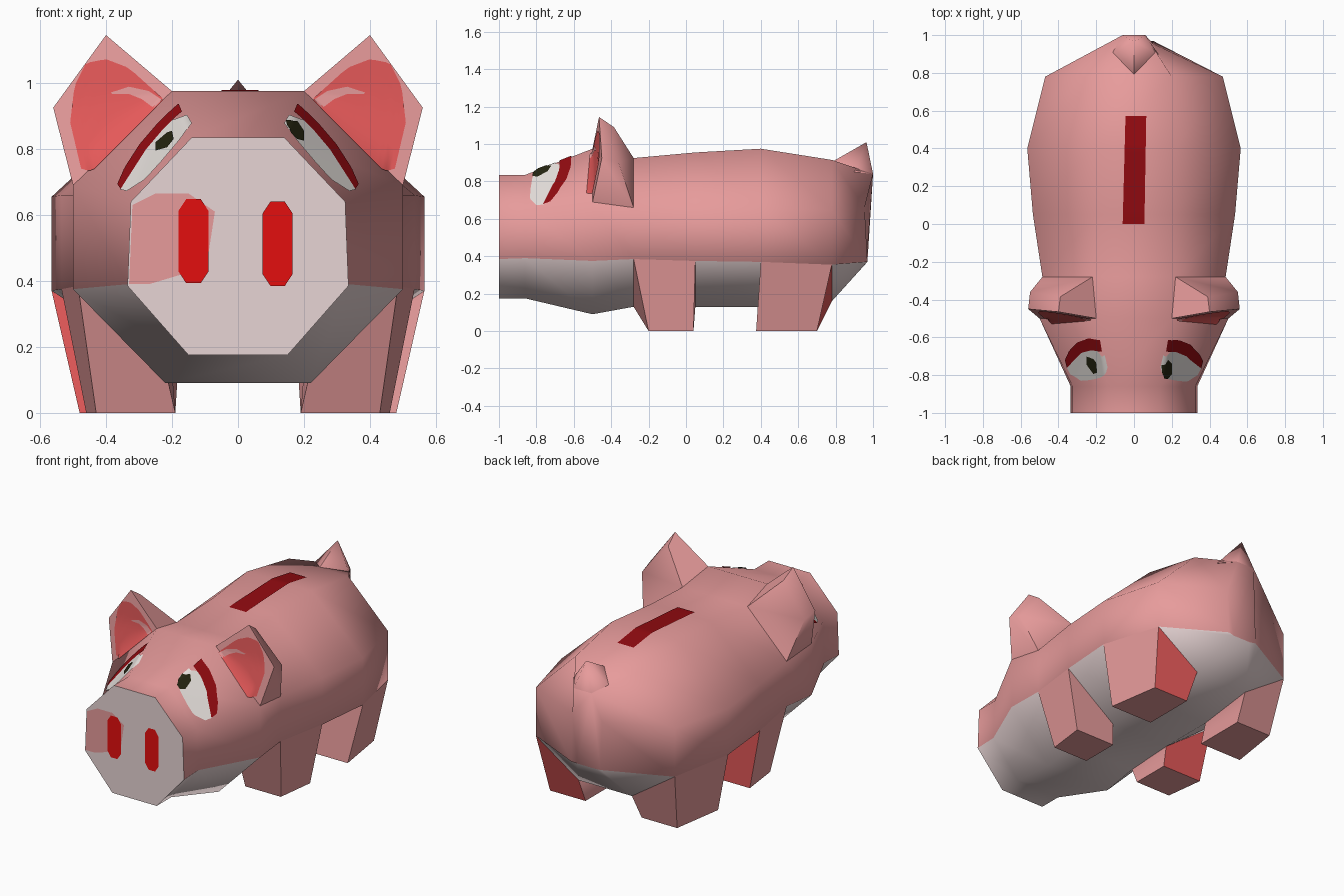
import bpy, bmesh, math
from mathutils import Vector
from mathutils.bvhtree import BVHTree

if "Cube" in bpy.data.objects:
    bpy.data.objects.remove(bpy.data.objects["Cube"])


def material(name, srgb):
    m = bpy.data.materials.new(name)
    lin = [((c / 255 + 0.055) / 1.055) ** 2.4 if c > 10 else c / 255 / 12.92 for c in srgb]
    m.diffuse_color = (*lin, 1)
    m.use_nodes = True
    m.node_tree.nodes["Principled BSDF"].inputs["Base Color"].default_value = m.diffuse_color
    return m


PINK = material("body pink", (238, 160, 160))
PALE = material("belly off white", (233, 214, 214))
EAR_RED = material("ear red", (236, 92, 92))
NOSTRIL = material("nostril red", (228, 14, 14))
DARK_RED = material("slot dark red", (146, 10, 16))
WHITE = material("eye white", (236, 230, 226))
BLACK = material("pupil black", (36, 36, 16))

trees = []  # solid parts that painted details are projected onto


def finish(name, bm, mats, rule=None, solid=True):
    if solid:
        bmesh.ops.recalc_face_normals(bm, faces=bm.faces[:])
        trees.append(BVHTree.FromBMesh(bm))
    if rule:
        for f in bm.faces:
            f.material_index = rule(f)
    me = bpy.data.meshes.new(name)
    bm.to_mesh(me)
    bm.free()
    ob = bpy.data.objects.new(name, me)
    bpy.context.collection.objects.link(ob)
    for m in mats:
        me.materials.append(m)
    bpy.ops.object.select_all(action='DESELECT')
    ob.select_set(True)
    bpy.context.view_layer.objects.active = ob
    bpy.ops.object.shade_smooth_by_angle(angle=math.radians(60))
    return ob


def loft(rings):
    bm = bmesh.new()
    vs = [[bm.verts.new(p) for p in r] for r in rings]
    n = len(vs[0])
    for a, b in zip(vs, vs[1:]):
        for i in range(n):
            j = (i + 1) % n
            bm.faces.new((a[i], a[j], b[j], b[i]))
    bm.faces.new(vs[0])
    bm.faces.new(vs[-1])
    return bm


def resample(pts, n):
    out = []
    for k in range(n + 1):
        t = k / n * (len(pts) - 1)
        i = min(int(t), len(pts) - 2)
        out.append(Vector(pts[i]).lerp(Vector(pts[i + 1]), t - i))
    return out


def decal(name, mat, side_a, side_b, view="front", lift=0.004, n=18, m=6):
    """Thin painted patch between two outlines, projected onto the solid parts."""
    bm = bmesh.new()
    grid, normal = [], Vector((0, 0, 0))
    for a, b in zip(resample(side_a, n), resample(side_b, n)):
        row = []
        for k in range(m + 1):
            p = a.lerp(b, k / m)
            if view == "front":
                o, d = Vector((p.x, -3, p.y)), Vector((0, 1, 0))
            else:
                o, d = Vector((p.x, p.y, 3)), Vector((0, 0, -1))
            hits = [h for h in (t.ray_cast(o, d) for t in trees) if h[0] is not None]
            if hits:
                loc, nor, _, _ = min(hits, key=lambda h: h[3])
                normal += nor
                row.append(bm.verts.new(loc + nor * lift))
            else:
                row.append(None)
        grid.append(row)
    for r, s in zip(grid, grid[1:]):
        for k in range(m):
            q = (r[k], r[k + 1], s[k + 1], s[k])
            if None not in q:
                f = bm.faces.new(q)
                f.normal_update()
                if f.normal.dot(normal) < 0:
                    f.normal_flip()
    finish(name, bm, [mat], solid=False)


def flip(pts, s):
    return [(s * p[0], *p[1:]) for p in pts]


# Body: half cross-sections (top, upper side, lower side, bottom) along y
sections = [
    (-1.00, (.14, .835), (.325, .64), (.335, .385), (.15, .175)),
    (-0.86, (.14, .835), (.325, .64), (.335, .39), (.15, .175)),
    (-0.50, (.20, .975), (.50, .69), (.50, .375), (.22, .09)),
    (-0.28, (.22, .925), (.485, .66), (.485, .385), (.22, .13)),
    (0.05, (.20, .955), (.535, .66), (.535, .375), (.20, .13)),
    (0.40, (.22, .975), (.565, .655), (.565, .37), (.20, .13)),
    (0.78, (.20, .915), (.47, .65), (.47, .355), (.18, .16)),
]
rings = []
for y, *half in sections:
    right = [(x, y, z) for x, z in half]
    rings.append(right + flip(right[::-1], -1))
rump = [(.06, 1.0, .84), (.10, .955, .66), (.10, .97, .37), (.06, .965, .365)]
rings.append(rump + flip(rump[::-1], -1))
finish("body", loft(rings), [PINK, PALE],
       lambda f: int(f.normal.z < -0.3 or f.normal.y < -0.9))

# Tail: faceted nub
bm = bmesh.new()
for p in [(0, .965, 1.01), (.06, 1, .84), (-.06, 1, .84), (.13, .9, .85), (-.13, .9, .85),
          (0, .79, .91), (0, .9, .955)]:
    bm.verts.new(p)
bmesh.ops.convex_hull(bm, input=bm.verts[:])
finish("tail", bm, [PINK])

# Ears and legs, mirrored; some hidden leg faces are red
ear_front = [(.20, -.50, .975), (.40, -.465, 1.145), (.56, -.45, .925), (.50, -.50, .69)]
ear_back = [(.22, -.28, .925), (.39, -.385, 1.09), (.55, -.36, .90), (.485, -.28, .66)]
legs = {
    "front_leg": ([(.485, -.28, .385), (.535, .05, .375), (.20, .05, .13), (.22, -.28, .13)],
                  [(.43, -.20, 0), (.46, .04, 0), (.19, .04, 0), (.19, -.20, 0)]),
    "hind_leg": ([(.565, .40, .37), (.47, .78, .355), (.18, .78, .16), (.20, .40, .13)],
                 [(.48, .375, 0), (.43, .70, 0), (.19, .70, 0), (.19, .375, 0)]),
}
red_side = {("front_leg", "left"): 1, ("hind_leg", "right"): 1, ("hind_leg", "left"): -1}
for side, s in (("right", 1), ("left", -1)):
    finish(f"ear_{side}", loft([flip(ear_front, s), flip(ear_back, s)]), [PINK])
    for name, (top, foot) in legs.items():
        d = red_side.get((name, side), 0)
        finish(f"{name}_{side}", loft([flip(top, s), flip(foot, s)]), [PINK, EAR_RED],
               lambda f: int(f.normal.y * d > 0.75))

# Painted ears, eyes and brows
for side, s in (("right", 1), ("left", -1)):
    decal(f"ear_inside_{side}", EAR_RED,
          flip([(.23, .955), (.33, 1.045), (.40, 1.072), (.46, 1.06), (.495, .99), (.508, .88)], s),
          flip([(.225, .945), (.27, .90), (.33, .84), (.38, .79), (.44, .73), (.475, .74)], s))
    decal(f"ear_stripe_{side}", PINK,
          flip([(.225, .945), (.27, .975), (.33, .988), (.385, .97)], s),
          flip([(.25, .92), (.29, .95), (.33, .966), (.38, .965)], s), lift=.007)
    decal(f"eye_white_{side}", WHITE,
          flip([(.155, .90), (.21, .88), (.27, .815), (.325, .73), (.355, .675)], s),
          flip([(.14, .875), (.175, .825), (.23, .76), (.28, .705), (.335, .67)], s))
    decal(f"brow_{side}", DARK_RED,
          flip([(.18, .932), (.235, .88), (.295, .81), (.34, .74), (.362, .69)], s),
          flip([(.17, .908), (.22, .86), (.275, .795), (.32, .725), (.352, .675)], s), lift=.006)
decal("pupil_right", BLACK, [(.145, .88), (.175, .88), (.195, .85)],
      [(.155, .845), (.175, .825), (.195, .82)], lift=.008)
decal("pupil_left", BLACK, [(-.195, .85), (-.21, .845), (-.245, .815)],
      [(-.19, .825), (-.21, .80), (-.245, .79)], lift=.008)

# Snout patch and nostrils
decal("snout_patch", PINK, [(-.32, .63), (-.25, .665), (-.15, .665), (-.07, .61)],
      [(-.33, .39), (-.27, .39), (-.17, .42), (-.09, .48)], lift=.002)
for side, cx, z in (("right", .12, .385), ("left", -.135, .393)):
    edge = [(.022, 0), (.045, .035), (.045, .22), (.022, .255)]
    decal(f"nostril_{side}", NOSTRIL, [(cx - x, z + h) for x, h in edge],
          [(cx + x, z + h) for x, h in edge], lift=.005)

# Coin slot along the back
decal("coin_slot", DARK_RED, [(-.06, 0), (-.045, .57)], [(.055, 0), (.065, .57)],
      view="top", n=30)
